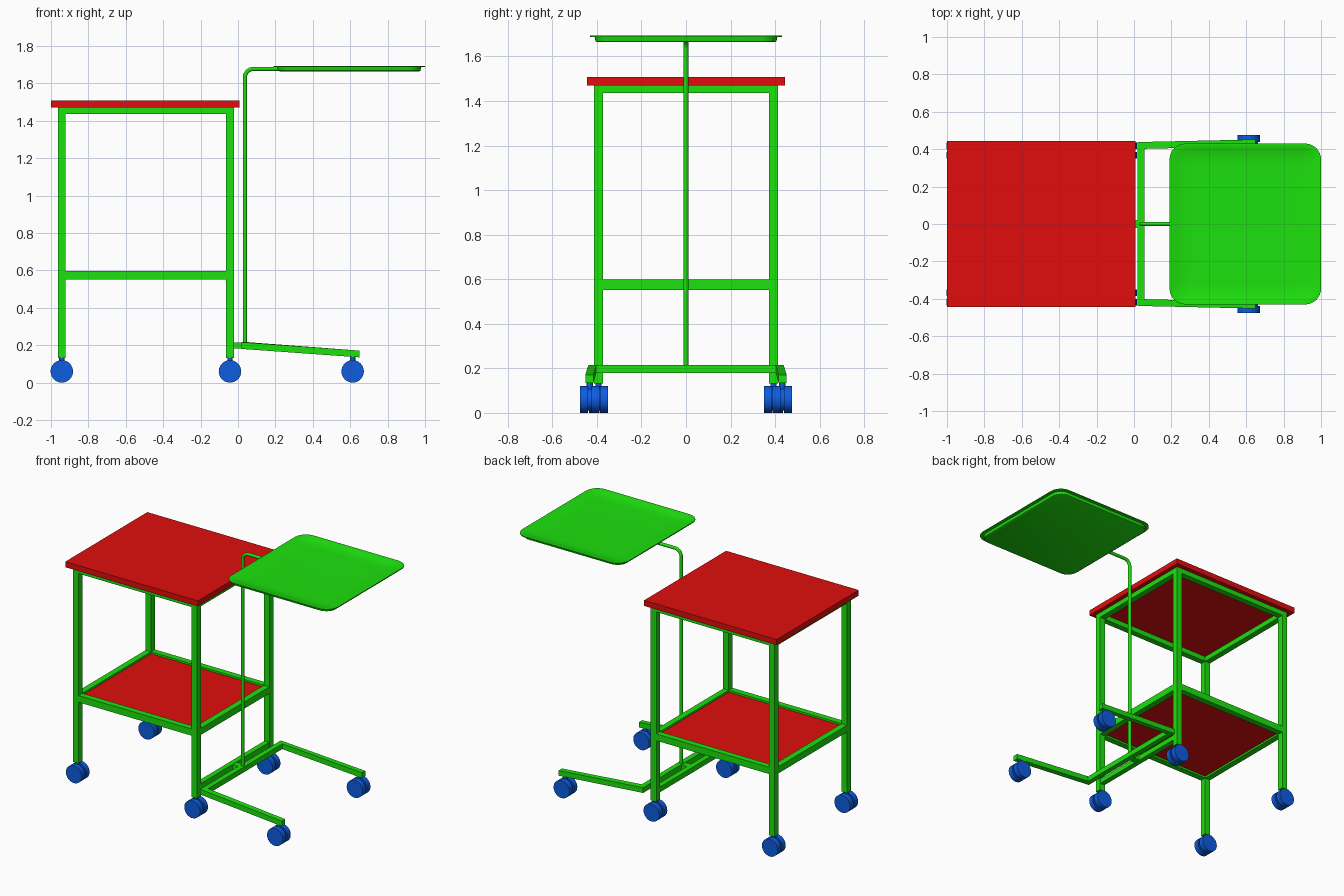
import bpy, bmesh, math
from mathutils import Matrix

if "Cube" in bpy.data.objects:
    bpy.data.objects.remove(bpy.data.objects["Cube"])


def mat(name, rgb):
    m = bpy.data.materials.new(name)
    m.diffuse_color = (*rgb, 1)
    m.use_nodes = True
    m.node_tree.nodes["Principled BSDF"].inputs["Base Color"].default_value = m.diffuse_color
    return m


RED = mat("red", (0.75, 0.004, 0.004))
GREEN = mat("green", (0.012, 0.75, 0.004))
BLUE = mat("blue", (0.004, 0.11, 0.75))


def finish(name, bm, m, smooth=False):
    bmesh.ops.recalc_face_normals(bm, faces=bm.faces)
    me = bpy.data.meshes.new(name)
    bm.to_mesh(me)
    bm.free()
    me.materials.append(m)
    ob = bpy.data.objects.new(name, me)
    bpy.context.collection.objects.link(ob)
    if smooth:
        bpy.context.view_layer.objects.active = ob
        ob.select_set(True)
        bpy.ops.object.shade_smooth_by_angle(angle=math.radians(35))
        ob.select_set(False)
    return ob


def box(name, x, y, z, m):
    """Box from (min, max) ranges."""
    bm = bmesh.new()
    size = [r[1] - r[0] for r in (x, y, z)]
    mid = [(r[1] + r[0]) / 2 for r in (x, y, z)]
    bmesh.ops.create_cube(bm, size=1, matrix=Matrix.Translation(mid) @ Matrix.Diagonal((*size, 1)))
    return finish(name, bm, m)


def loft(name, rings, m, smooth=False):
    """Skin a list of equal-length rings and cap both ends."""
    bm = bmesh.new()
    vr = [[bm.verts.new(p) for p in r] for r in rings]
    n = len(vr[0])
    for a, b in zip(vr, vr[1:]):
        for i in range(n):
            bm.faces.new((a[i], a[(i + 1) % n], b[(i + 1) % n], b[i]))
    bm.faces.new(vr[0])
    bm.faces.new(vr[-1])
    return finish(name, bm, m, smooth)


def caster(name, x, y, stem_top):
    """Twin wheel with a narrow core, on a short stem."""
    bm = bmesh.new()
    turn = Matrix.Rotation(math.pi / 2, 4, 'X')
    for dy, r, d in ((-0.025, 0.06, 0.036), (0.025, 0.06, 0.036), (0, 0.05, 0.03)):
        bmesh.ops.create_cone(bm, cap_ends=True, segments=32, radius1=r, radius2=r, depth=d,
                              matrix=Matrix.Translation((x, y + dy, 0.06)) @ turn)
    h = stem_top - 0.08
    bmesh.ops.create_cone(bm, cap_ends=True, segments=16, radius1=0.014, radius2=0.014, depth=h,
                          matrix=Matrix.Translation((x, y, 0.08 + h / 2)))
    finish(name, bm, BLUE, True)


# Table frame: legs, casters and two levels of rails
XL, XR, Y, W = -0.942, -0.043, 0.393, 0.021
for x, end in ((XL, "left"), (XR, "right")):
    for s, side in ((-1, "front"), (1, "back")):
        box(f"leg_{side}_{end}", (x - W, x + W), (s * Y - W, s * Y + W), (0.132, 1.472), GREEN)
        caster(f"table_caster_{side}_{end}", x, s * Y, 0.135)
for level, z in (("top", (1.435, 1.472)), ("shelf", (0.552, 0.598))):
    for s, side in ((-1, "front"), (1, "back")):
        box(f"{level}_rail_{side}", (XL + W, XR - W), (s * Y - W, s * Y + W), z, GREEN)
    for x, end in ((XL, "left"), (XR, "right")):
        box(f"{level}_rail_{end}", (x - W, x + W), (-Y + W, Y - W), z, GREEN)

# Table top and lower shelf
box("table_top", (-1.0, 0.007), (-0.445, 0.445), (1.47, 1.508), RED)
box("lower_shelf", (XL + W, XR - W), (-Y + W, Y - W), (0.565, 0.585), RED)

# Lower cross rail and connector to the tray stand
box("lower_cross_rail", (XR - 0.018, XR + 0.018), (-Y + W, Y - W), (0.18, 0.216), GREEN)
box("stand_connector", (XR + 0.018, 0.02), (-0.022, 0.022), (0.182, 0.214), GREEN)

# U-shaped stand base with mitred corners: (x, y, z, outward offset x, y)
T = 0.018
path = [(0.65, -0.434, 0.153, 0, -T), (0.037, -0.42, 0.198, -T, -T),
        (0.037, 0.42, 0.198, -T, T), (0.65, 0.434, 0.153, 0, T)]
loft("stand_base", [[(x + a * ox, y + a * oy, z + b * T)
                     for a, b in ((-1, -1), (1, -1), (1, 1), (-1, 1))]
                    for x, y, z, ox, oy in path], GREEN)
for s, side in ((-1, "front"), (1, "back")):
    caster(f"stand_caster_{side}", 0.613, s * 0.432, 0.14)

# Bent tube post running up and under the tray
R, B, ZT = 0.011, 0.045, 1.677
rail = [(0.037, 0.2, 0.0)]
for i in range(9):
    t = math.pi / 2 * i / 8
    rail.append((0.037 + B - B * math.cos(t), ZT - B + B * math.sin(t), t))
rail.append((0.225, ZT, math.pi / 2))
rings = []
for x, z, t in rail:
    ring = []
    for k in range(16):
        a = 2 * math.pi * k / 16
        u = R * math.cos(a)
        ring.append((x - u * math.cos(t), R * math.sin(a), z + u * math.sin(t)))
    rings.append(ring)
loft("tray_post", rings, GREEN, True)


# Shallow tray with rounded corners and a thin flared lip
def rounded(inset, z, r):
    hx, hy = 0.405 - inset, 0.43 - inset
    pts = []
    for cx, cy, a0 in ((1, 1, 0), (-1, 1, 90), (-1, -1, 180), (1, -1, 270)):
        for k in range(9):
            a = math.radians(a0 + 90 * k / 8)
            pts.append((0.595 + cx * (hx - r) + r * math.cos(a),
                        cy * (hy - r) + r * math.sin(a), z))
    return pts


section = [(0.032, 1.664, 0.065), (0.024, 1.668, 0.07), (0.02, 1.687, 0.075), (0.0, 1.688, 0.085),
           (0.0, 1.694, 0.085), (0.012, 1.694, 0.078), (0.03, 1.689, 0.068),
           (0.055, 1.682, 0.055), (0.09, 1.678, 0.045), (0.12, 1.677, 0.04)]
loft("tray", [rounded(*s) for s in section], GREEN, True)
